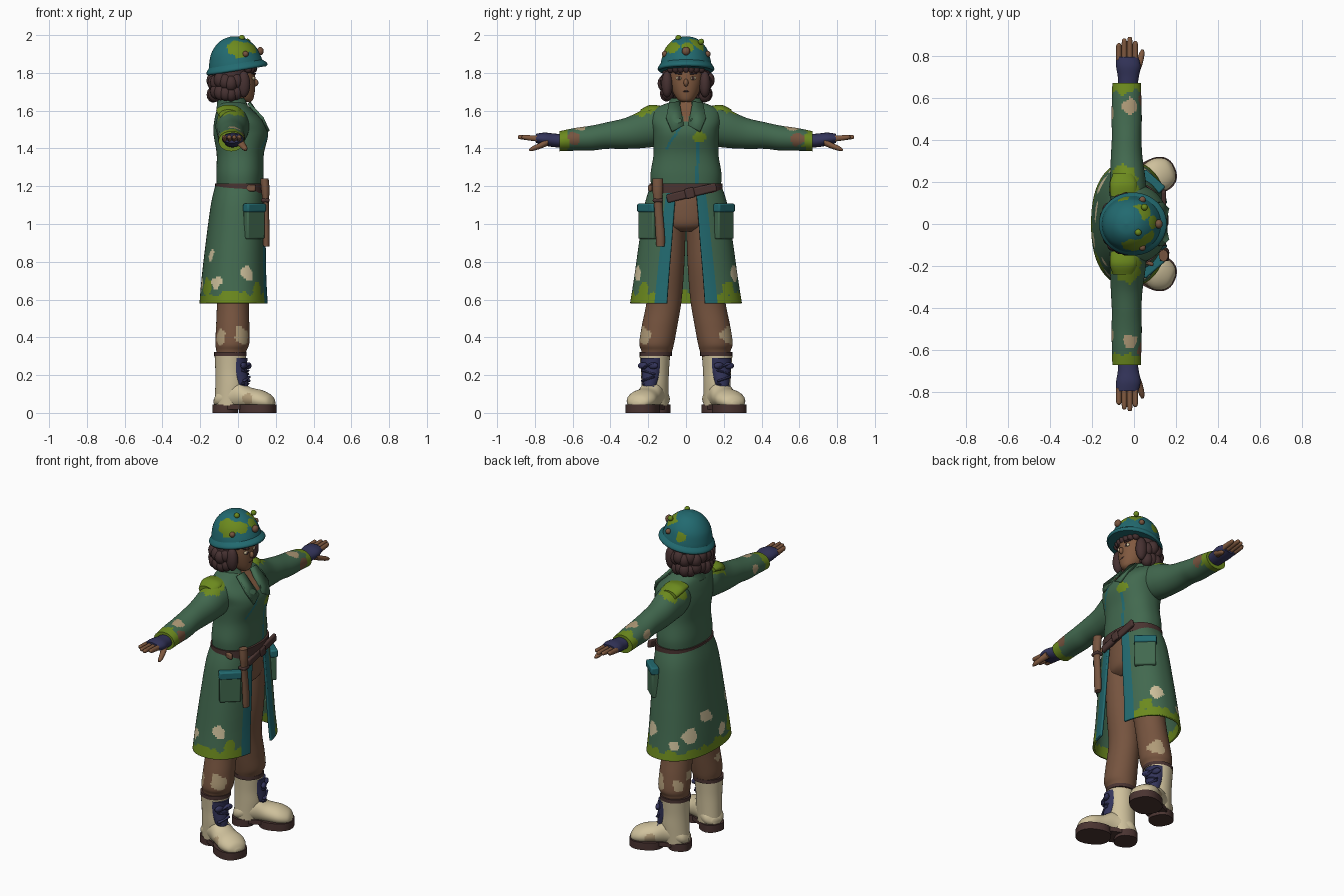
import bpy, bmesh, math, random
from mathutils import Matrix, Vector, noise

if "Cube" in bpy.data.objects:
    bpy.data.objects.remove(bpy.data.objects["Cube"])
random.seed(4)


def colour(name, code):
    """Make a flat material from an sRGB hex code."""
    srgb = [int(code[i:i + 2], 16) / 255 for i in (0, 2, 4)]
    rgba = [((c + 0.055) / 1.055) ** 2.4 for c in srgb] + [1]
    mat = bpy.data.materials.new(name)
    mat.use_nodes = True
    mat.diffuse_color = rgba
    mat.node_tree.nodes["Principled BSDF"].inputs["Base Color"].default_value = rgba
    return mat


COAT = colour("coat green", "42694F")
TEAL = colour("teal trim", "226A70")
LIME = colour("lime patch", "6C8A1E")
TROUSER = colour("trouser brown", "76543F")
SKIN = colour("skin brown", "80593F")
DARK = colour("dark leather", "4A3431")
HAIR = colour("hair brown", "463131")
CREAM = colour("cream", "CFC19C")
NAVY = colour("navy", "33345A")
TAN = colour("faded tan", "B09B78")


def finish(name, bm, *mats):
    bmesh.ops.recalc_face_normals(bm, faces=bm.faces)
    mesh = bpy.data.meshes.new(name)
    bm.to_mesh(mesh)
    bm.free()
    for m in mats:
        mesh.materials.append(m)
    ob = bpy.data.objects.new(name, mesh)
    bpy.context.collection.objects.link(ob)
    return ob


def smooth_rows(rings, steps):
    """Catmull-Rom interpolation between cross-sections."""
    rings = [Vector(r) for r in rings]
    rows = []
    for i in range(len(rings) - 1):
        p, q = rings[i], rings[i + 1]
        before = rings[max(i - 1, 0)]
        after = rings[min(i + 2, len(rings) - 1)]
        for k in range(steps):
            t = k / steps
            rows.append(p + (q - before) * (t / 2)
                        + (before * 2 - p * 5 + q * 4 - after) * (t * t / 2)
                        + (p * 3 - before - q * 3 + after) * (t ** 3 / 2))
    return rows + [rings[-1]]


def loft(name, rings, mat, axis="z", n=32, steps=6, power=2.0, side=1, frame=Matrix()):
    """Rings: position, two centres, two radii, and optionally a front gap half-width."""
    bm = bmesh.new()
    rows, gapped = [], len(rings[0]) > 5
    for ring in smooth_rows(rings, steps):
        pos, a, b, ra, rb = ring[:5]
        start = math.asin(min(1, (ring[5] / rb) ** (power / 2))) if gapped else 0
        row = []
        for i in range(n):
            ang = start + (math.tau - 2 * start) * i / (n - 1 if gapped else n)
            c, s = math.cos(ang), math.sin(ang)
            u = a + ra * math.copysign(abs(c) ** (2 / power), c)
            v = b + rb * math.copysign(abs(s) ** (2 / power), s)
            p = frame @ Vector({"z": (u, v, pos), "y": (u, pos, v), "x": (pos, u, v)}[axis])
            p.y *= side
            row.append(bm.verts.new(p))
        rows.append(row)
    for low, high in zip(rows, rows[1:]):
        for i in range(n - 1 if gapped else n):
            j = (i + 1) % n
            bm.faces.new((low[i], low[j], high[j], high[i]))
    if not gapped:
        bm.faces.new(rows[0])
        bm.faces.new(rows[-1])
    return finish(name, bm, mat)


def ball(name, loc, size, mat, turn=0):
    bm = bmesh.new()
    place = Matrix.Translation(loc) @ Matrix.Rotation(turn, 4, "Z") @ Matrix.Diagonal((*size, 1))
    bmesh.ops.create_uvsphere(bm, u_segments=16, v_segments=10, radius=1, matrix=place)
    return finish(name, bm, mat)


def box(name, loc, size, mat, turn=0, roll=0):
    bm = bmesh.new()
    place = (Matrix.Translation(loc) @ Matrix.Rotation(turn, 4, "Z")
             @ Matrix.Rotation(roll, 4, "X") @ Matrix.Diagonal((*size, 1)))
    bmesh.ops.create_cube(bm, size=1, matrix=place)
    ob = finish(name, bm, mat)
    bevel = ob.modifiers.new("soft edges", "BEVEL")
    bevel.width, bevel.segments = 0.008, 2
    return ob


def thicken(ob, amount):
    mod = ob.modifiers.new("cloth thickness", "SOLIDIFY")
    mod.thickness, mod.offset = amount, 0


def paint(ob, mat, rule):
    slots = ob.data.materials
    if mat.name not in slots:
        slots.append(mat)
    index = slots.find(mat.name)
    for face in ob.data.polygons:
        if rule(face.center):
            face.material_index = index


def ragged(p):
    return noise.noise(p * 28)


def spots(ob, mat, places):
    """Ragged round patches at (x, y, z, radius)."""
    paint(ob, mat, lambda p: any((p - Vector(s[:3])).length < s[3] * (1 + 0.45 * ragged(p))
                                 for s in places))


# Coat body with shirt opening and trim seams
torso = loft("coat_body", [(1.17, .01, 0, .12, .18), (1.26, .01, 0, .125, .188),
                           (1.37, .012, 0, .125, .172), (1.48, .015, 0, .145, .175),
                           (1.55, .005, 0, .13, .185), (1.61, -.02, 0, .09, .165),
                           (1.65, -.03, 0, .06, .07)], COAT, n=120, steps=9, power=2.3)
paint(torso, SKIN, lambda p: p.x > 0 and p.z > 1.53 and abs(p.y) < (p.z - 1.53) * 0.5)
paint(torso, TEAL, lambda p: p.x > .05 and p.z < 1.46 and abs(p.y - .06) < .009)
paint(torso, TEAL, lambda p: p.x > .05 and 1.4 < p.z < 1.52 and abs(p.y + .07 - (p.z - 1.45) * .6) < .008)
spots(torso, LIME, [(.14, .07, 1.47, .035)])

# Flared coat skirt, open down the front
skirt = loft("coat_skirt", [(1.2, .01, 0, .125, .182, .05), (1.1, 0, 0, .138, .213, .06),
                            (.9, -.01, 0, .155, .243, .075), (.72, -.018, 0, .168, .268, .09),
                            (.58, -.02, 0, .178, .29, .1)], COAT, n=180, steps=17, power=2.3)
paint(skirt, LIME, lambda p: p.z < .635 + .035 * ragged(p))
spots(skirt, LIME, [(.1, .22, .66, .04), (-.16, -.18, .66, .05), (.1, -.22, .65, .035)])
spots(skirt, CREAM, [(.05, s * .265, .74, .04) for s in (1, -1)]
      + [(-.16, .19, .72, .045), (-.19, .06, .8, .045), (-.19, -.08, .68, .035),
         (-.15, -.2, .84, .04), (-.1, .26, .67, .03), (-.12, -.25, .69, .035)])
paint(skirt, TEAL, lambda p: p.x > 0 and abs(p.y) < .1 + (1.2 - p.z) * .1)
thicken(skirt, .012)

# Collar
collar = loft("collar", [(1.6, -.025, 0, .085, .1, .03), (1.64, -.03, 0, .075, .085, .03),
                         (1.665, -.035, 0, .075, .08, .035)], COAT, n=40)
thicken(collar, .012)

# Belts
loft("belt", [(z, .012, 0, .133, .193) for z in (1.165, 1.215)], DARK, n=64, steps=1, power=2.3)
box("slanted_belt", (.142, .03, 1.165), (.022, .27, .045), DARK, roll=.24)
box("belt_buckle", (.155, .02, 1.163), (.016, .05, .055), DARK, roll=.24)
box("belt_patch", (.06, -.182, 1.19), (.07, .02, .035), TROUSER, turn=-.35)

# Club hanging from the belt
loft("club", [(.88, .15, -.135, .016, .022), (.95, .15, -.137, .018, .024),
              (1.1, .147, -.147, .016, .022), (1.18, .145, -.15, .022, .028),
              (1.24, .14, -.15, .022, .028)], TROUSER, n=16)
box("club_strap", (.145, -.149, 1.125), (.045, .055, .02), DARK)

# Hips
loft("trouser_hips", [(.96, 0, 0, .08, .1), (1.0, .005, 0, .115, .16), (1.1, .005, 0, .12, .175),
                      (1.19, .005, 0, .11, .165)], TROUSER)

for side, tag in ((1, "left"), (-1, "right")):
    # Lapel
    bm = bmesh.new()
    corners = [(.06, .035, 1.645), (.148, .012, 1.52), (.162, .075, 1.49),
               (.13, .105, 1.56), (.055, .09, 1.64)]
    bm.faces.new([bm.verts.new((x, y * side, z)) for x, y, z in corners])
    thicken(finish(tag + "_lapel", bm, COAT), .014)

    # Sleeve with shoulder patch, worn elbow and cuff
    sleeve = loft(tag + "_sleeve", [(.08, -.03, 1.53, .07, .08), (.15, -.03, 1.52, .088, .105),
                                    (.22, -.03, 1.505, .084, .102), (.32, -.035, 1.48, .075, .082),
                                    (.42, -.035, 1.468, .07, .07), (.5, -.035, 1.455, .072, .066),
                                    (.59, -.035, 1.448, .07, .06), (.67, -.035, 1.438, .068, .053)],
                  COAT, axis="y", n=72, steps=10, side=side)
    paint(sleeve, LIME, lambda p: abs(p.y) > .625 + .03 * ragged(p))
    spots(sleeve, LIME, [(-.05, side * .2, 1.62, .085)])
    spots(sleeve, TAN, [(-.02, side * .56, 1.51, .035), (-.1, side * .53, 1.46, .03)])
    spots(sleeve, TROUSER, [(.035, side * .59, 1.45, .035)])
    loft(tag + "_shoulder_patch", [(.13, -.05, 1.605, .06, .02), (.19, -.05, 1.6, .065, .03),
                                   (.24, -.05, 1.578, .05, .028)], LIME, axis="y", side=side)

    # Glove, fingers and thumb
    loft(tag + "_glove", [(.65, -.03, 1.44, .045, .035), (.7, -.027, 1.443, .05, .036),
                          (.75, -.027, 1.45, .058, .034), (.795, -.032, 1.453, .052, .024)],
         NAVY, axis="y", n=20, side=side)
    for k in range(4):
        x, reach = -.072 + k * .026, (.86, .882, .89, .87)[k]
        loft(tag + "_finger_%d" % k, [(.78, x, 1.452, .014, .017), (.84, x, 1.457, .013, .014),
                                      (reach - .008, x, 1.46, .011, .011), (reach, x, 1.46, .004, .004)],
             SKIN, axis="y", n=10, steps=3, side=side)
    loft(tag + "_thumb", [(.73, .008, 1.435, .022, .02), (.77, .025, 1.415, .018, .016),
                          (.81, .037, 1.4, .013, .013), (.83, .04, 1.393, .005, .005)],
         SKIN, axis="y", n=12, side=side)

    # Coat pocket
    turn = side * .85
    box(tag + "_pocket", (.085, side * .2, 1.005), (.04, .12, .17), COAT, turn)
    box(tag + "_pocket_flap", (.087, side * .202, 1.085), (.046, .128, .045), TEAL, turn)

    # Trouser leg gathered above the boot
    leg = loft(tag + "_trouser_leg", [(.29, -.04, .16, .072, .072), (.33, -.035, .155, .08, .082),
                                      (.37, -.03, .155, .09, .092), (.46, -.028, .14, .088, .094),
                                      (.6, -.025, .115, .085, .092), (.8, -.005, .1, .095, .092),
                                      (1.05, .005, .085, .105, .085)], TROUSER, n=64, steps=9, side=side)
    spots(leg, TAN, [(.02, side * .22, .41, .045), (-.09, side * .21, .4, .035), (-.1, side * .14, .45, .03)])
    loft(tag + "_ankle_strap", [(.3, -.04, .16, .086, .085), (.322, -.04, .16, .086, .085)],
         DARK, steps=1, side=side)

    # Boot turned outward, with toe cap, sole and laces
    foot = Matrix.Translation((-.04, .165, 0)) @ Matrix.Rotation(.41, 4, "Z")
    place = dict(side=side, frame=foot)
    loft(tag + "_boot_shaft", [(.04, -.01, 0, .075, .066), (.14, -.002, 0, .08, .07),
                               (.22, -.002, 0, .079, .073), (.3, 0, 0, .084, .08)], CREAM, **place)
    boot = loft(tag + "_boot_foot", [(-.085, 0, .06, .03, .02), (-.05, 0, .075, .065, .05),
                                     (.04, 0, .095, .065, .075), (.11, 0, .078, .072, .058),
                                     (.18, 0, .068, .08, .052), (.23, 0, .058, .058, .036),
                                     (.25, 0, .05, .02, .012)], CREAM, axis="x", **place)
    spots(boot, TAN, [(.05, side * .28, .07, .03)])
    loft(tag + "_sole_front", [(z, .158, 0, .098, .086) for z in (0, .045)], DARK, steps=1, power=2.4, **place)
    loft(tag + "_sole_heel", [(z, -.03, 0, .064, .068) for z in (0, .045)], DARK, steps=1, power=2.4, **place)
    loft(tag + "_sole_arch", [(z, .05, 0, .1, .06) for z in (.018, .045)], DARK, steps=1, power=3, **place)
    loft(tag + "_boot_tongue", [(.12, .07, 0, .03, .03), (.18, .055, 0, .042, .045),
                                (.25, .045, 0, .045, .055), (.29, .045, 0, .048, .058)], NAVY, **place)
    for k in range(4):
        lace = foot @ Vector((.085 + .008 * (k % 2), 0, .145 + k * .035))
        box(tag + "_lace_%d" % k, (lace.x, lace.y * side, lace.z), (.02, .08, .012), NAVY,
            side * .41, (-.3, .3)[k % 2])
    for k in (-1, 1):
        bow = foot @ Vector((.09, k * .03, .25))
        ball(tag + "_bow_loop", (bow.x, bow.y * side, bow.z), (.014, .028, .018), NAVY, side * .41)

    # Eye, brow and ear-side lock
    ball(tag + "_eye", (.083, side * .038, 1.772), (.007, .016, .01), CREAM, side * .4)
    ball(tag + "_pupil", (.088, side * .037, 1.772), (.005, .008, .009), HAIR, side * .4)
    box(tag + "_brow", (.083, side * .04, 1.797), (.015, .04, .009), HAIR, side * .4, side * .12)
    ball(tag + "_side_lock", (.03, side * .1, 1.74), (.035, .03, .07), HAIR)

# Neck, head and face
loft("neck", [(1.57, -.01, 0, .06, .06), (1.63, -.02, 0, .05, .05), (1.72, -.01, 0, .05, .05)], SKIN)
loft("head", [(1.645, .045, 0, .02, .02), (1.66, .03, 0, .05, .045), (1.7, .01, 0, .078, .07),
              (1.76, 0, 0, .09, .088), (1.83, -.005, 0, .09, .09), (1.88, -.005, 0, .07, .08)], SKIN, n=40)
ball("nose", (.09, 0, 1.748), (.018, .013, .02), SKIN)
ball("mouth", (.083, 0, 1.703), (.007, .02, .005), DARK)

# Bobbed hair with curled ends and fringe
loft("hair_mass", [(1.68, -.055, 0, .08, .1), (1.73, -.045, 0, .1, .125), (1.8, -.035, 0, .1, .125),
                   (1.87, -.02, 0, .1, .11)], HAIR, n=40)
for k in range(13):
    ang = math.radians(70 + k * 220 / 12)
    for level, z in enumerate((1.695, 1.755)):
        spread = 1 + .06 * random.uniform(-1, 1) + .04 * level
        ball("hair_curl", (-.04 + .088 * spread * math.cos(ang), .108 * spread * math.sin(ang),
                           z + random.uniform(-.012, .012)), (.034, .034, .042), HAIR, ang)
for k in range(-3, 4):
    ball("fringe_lock", (.08 - .003 * k * k, k * .027, 1.825), (.022, .02, .026), HAIR)

# Tilted helmet with brim, lamp and bolts
tilt = Matrix.Translation((-.01, 0, 1.83)) @ Matrix.Rotation(-.16, 4, "Y")
dome = loft("helmet_dome", [(0, 0, 0, .146, .137), (.04, 0, 0, .138, .13), (.09, 0, 0, .12, .115),
                            (.13, 0, 0, .088, .086), (.155, 0, 0, .05, .05), (.165, 0, 0, .004, .004)],
            TEAL, n=90, steps=8, frame=tilt)
spots(dome, LIME, [(.0, -.11, 1.93, .055), (.05, .07, 1.96, .045), (.07, -.07, 1.94, .035),
                   (.09, .01, 1.94, .03), (-.05, .12, 1.89, .03)])
loft("helmet_brim", [(-.02, .003, 0, .156, .144), (-.012, .003, 0, .163, .15), (.0, .003, 0, .16, .147),
                     (.018, 0, 0, .143, .134)], TEAL, n=48, frame=tilt)
ball("helmet_lamp", (.118, 0, 1.915), (.018, .022, .022), TROUSER)
for x, y, z in ((.04, -.112, 1.9), (.02, -.04, 1.985), (.05, .08, 1.965), (.04, .115, 1.9)):
    ball("helmet_bolt", (x, y, z), (.016, .016, .016), TROUSER if z < 1.95 else LIME)

# Soft shading with crisp edges
for ob in bpy.context.collection.objects:
    if ob.type == "MESH":
        ob.select_set(True)
        bpy.context.view_layer.objects.active = ob
bpy.ops.object.shade_smooth_by_angle(angle=math.radians(40))
